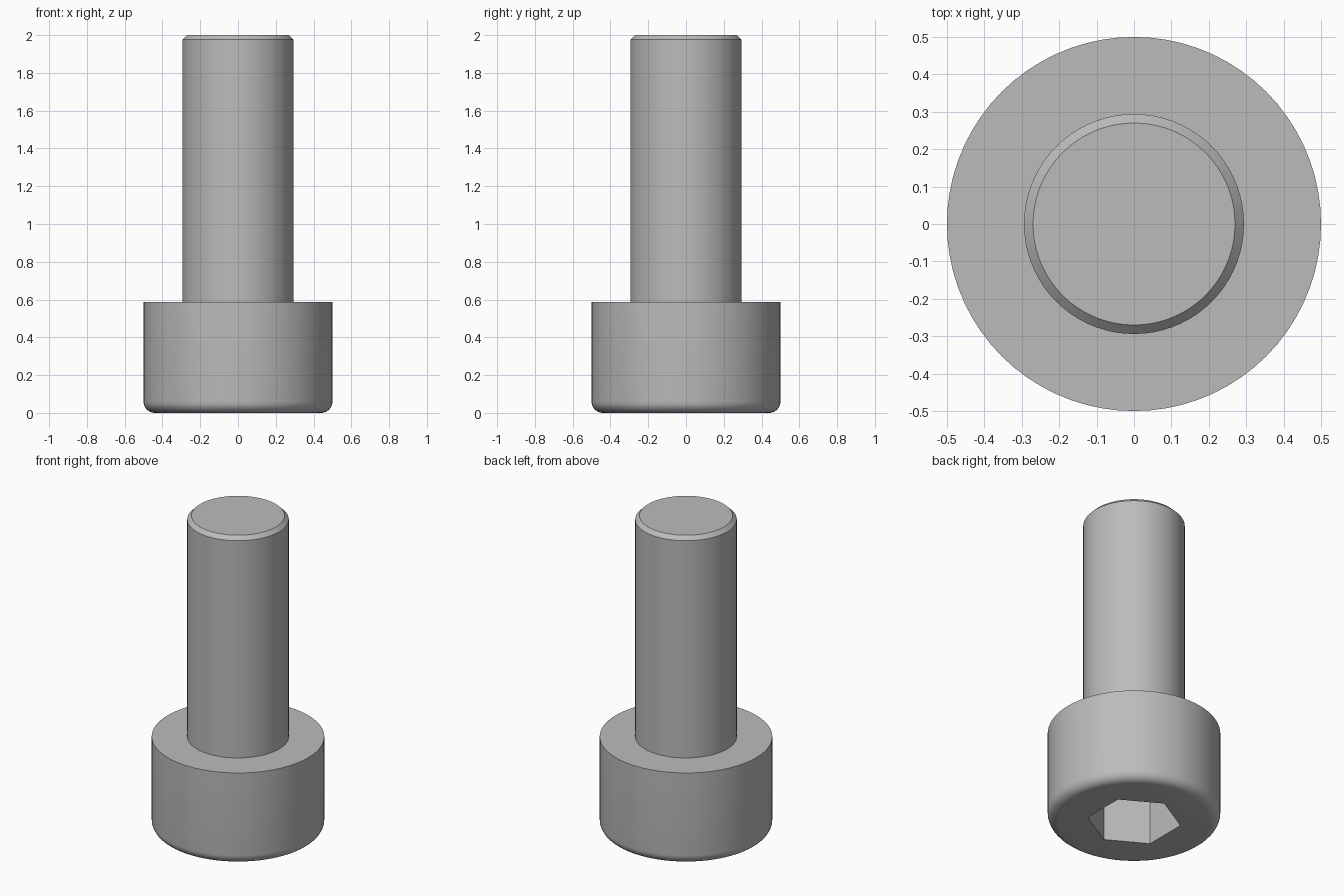
import bpy, bmesh, math
from mathutils import Matrix

cube = bpy.data.objects.get("Cube")
if cube:
    bpy.data.objects.remove(cube, do_unlink=True)

HEAD_R, HEAD_H, SHAFT_R, LENGTH = 0.5, 0.588, 0.294, 2.0
FILLET, CHAMFER = 0.06, 0.024
SOCKET_R, SOCKET_DEPTH = 0.272, 0.294

steel = bpy.data.materials.new("grey steel")
steel.use_nodes = True
colour = (0.5, 0.5, 0.5, 1)
steel.diffuse_color = colour
steel.node_tree.nodes["Principled BSDF"].inputs["Base Color"].default_value = colour


def add_object(name, bm):
    mesh = bpy.data.meshes.new(name)
    bmesh.ops.recalc_face_normals(bm, faces=bm.faces)
    bm.to_mesh(mesh)
    bm.free()
    mesh.materials.append(steel)
    obj = bpy.data.objects.new(name, mesh)
    bpy.context.collection.objects.link(obj)
    return obj


def lathe(name, profile, steps):
    """Revolve (radius, height) points round z and cap both ends."""
    bm = bmesh.new()
    rings = []
    for r, z in profile:
        angles = [math.tau * i / steps for i in range(steps)]
        rings.append([bm.verts.new((r * math.cos(a), r * math.sin(a), z)) for a in angles])
    for low, high in zip(rings, rings[1:]):
        for i in range(steps):
            j = (i + 1) % steps
            bm.faces.new((low[i], low[j], high[j], high[i]))
    bm.faces.new(rings[0][::-1])
    bm.faces.new(rings[-1])
    return add_object(name, bm)


# Bolt body: rounded head at the bottom, chamfered shaft above
arc = [math.pi / 2 * i / 8 for i in range(9)]
profile = [(HEAD_R - FILLET + FILLET * math.sin(a), FILLET - FILLET * math.cos(a)) for a in arc]
profile += [(HEAD_R, HEAD_H), (SHAFT_R, HEAD_H),
            (SHAFT_R, LENGTH - CHAMFER), (SHAFT_R - CHAMFER, LENGTH)]
bolt = lathe("socket_head_bolt", profile, 72)

# Hexagonal socket cut into the underside, corners on the y axis
bm = bmesh.new()
bmesh.ops.create_cone(bm, cap_ends=True, segments=6, radius1=SOCKET_R, radius2=SOCKET_R,
                      depth=2 * SOCKET_DEPTH, matrix=Matrix.Rotation(math.pi / 2, 4, "Z"))
for v in bm.verts:  # put a corner exactly on +y whatever the starting angle
    k = round(math.atan2(v.co.y, v.co.x) / (math.pi / 3) - 0.5) + 0.5
    v.co.x, v.co.y = SOCKET_R * math.cos(k * math.pi / 3), SOCKET_R * math.sin(k * math.pi / 3)
cutter = add_object("socket_cutter", bm)
cutter.hide_render = True

cut = bolt.modifiers.new("Hex socket", "BOOLEAN")
cut.operation = "DIFFERENCE"
cut.solver = "EXACT"
cut.object = cutter

bpy.ops.object.select_all(action="DESELECT")
bolt.select_set(True)
bpy.context.view_layer.objects.active = bolt
bpy.ops.object.modifier_apply(modifier=cut.name)
bpy.data.objects.remove(cutter, do_unlink=True)
bpy.ops.object.shade_smooth_by_angle(angle=math.radians(30))
